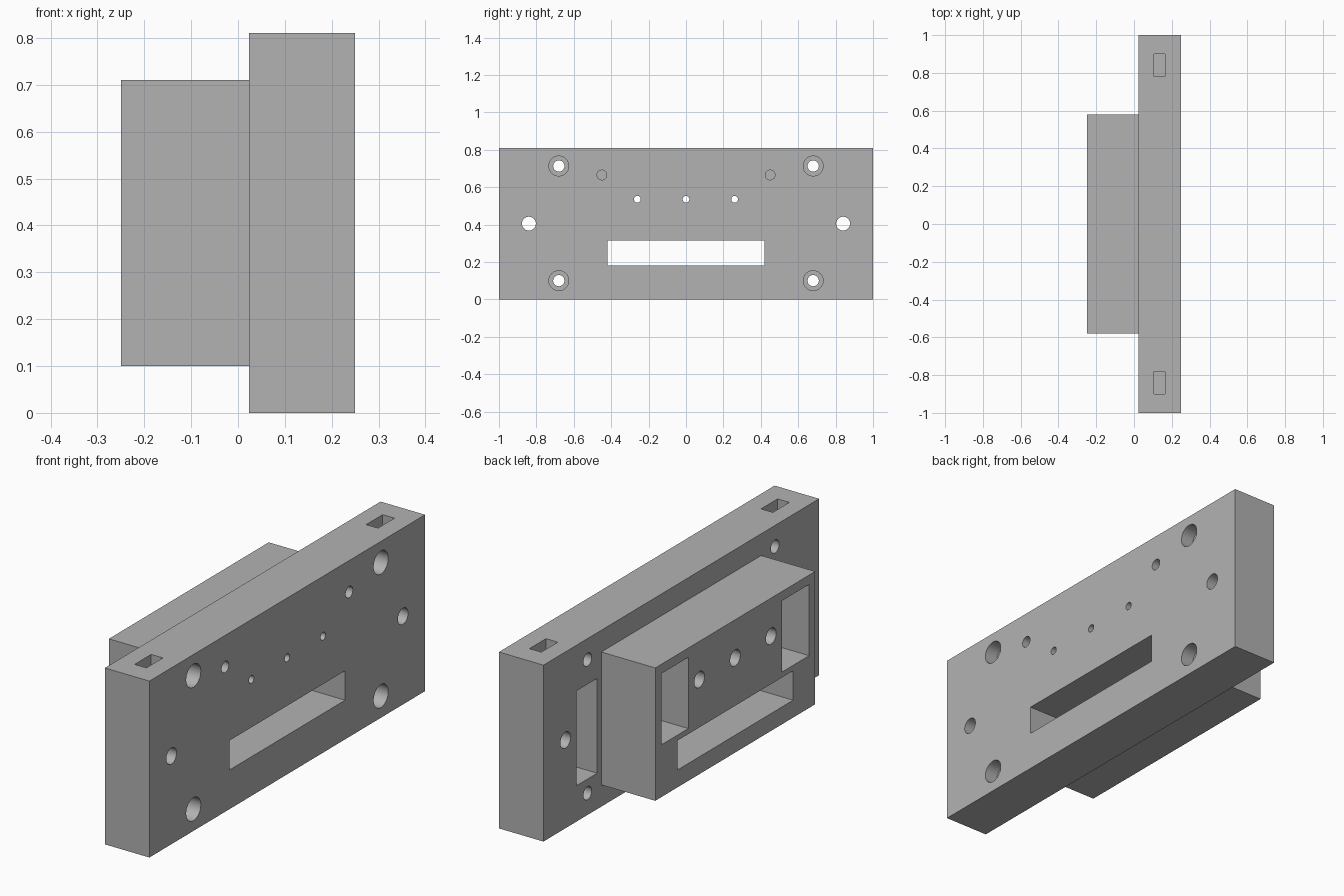
import bpy
import math

if "Cube" in bpy.data.objects:
    bpy.data.objects.remove(bpy.data.objects["Cube"], do_unlink=True)

grey = bpy.data.materials.new("plain_grey")
grey.use_nodes = True
grey.diffuse_color = (0.448, 0.448, 0.448, 1)
grey.node_tree.nodes["Principled BSDF"].inputs["Base Color"].default_value = grey.diffuse_color

BACK, JOINT, FACE = -0.25, 0.024, 0.25   # x of block back, shared plane, plate face
OVER = 0.02                              # cutter overshoot past a surface


def box(name, x, y, z):
    """Box spanning the given (low, high) ranges."""
    centre = [(a + b) / 2 for a, b in (x, y, z)]
    bpy.ops.mesh.primitive_cube_add(size=1, location=centre)
    ob = bpy.context.object
    ob.name = name
    ob.scale = [b - a for a, b in (x, y, z)]
    bpy.ops.object.transform_apply(location=True, rotation=False, scale=True)
    return ob


def rod(x, y, z, radius):
    """Cylinder along x."""
    bpy.ops.mesh.primitive_cylinder_add(
        vertices=48, radius=radius, depth=x[1] - x[0],
        location=((x[0] + x[1]) / 2, y, z), rotation=(0, math.pi / 2, 0))
    return bpy.context.object


def cut(part, cutter):
    """Subtract the cutter and discard it."""
    cutter.hide_render = True
    mod = part.modifiers.new("cut", "BOOLEAN")
    mod.operation = "DIFFERENCE"
    mod.solver = "EXACT"
    mod.object = cutter
    bpy.context.view_layer.objects.active = part
    bpy.ops.object.modifier_apply(modifier=mod.name)
    bpy.data.objects.remove(cutter, do_unlink=True)


def finish(part):
    part.data.materials.clear()
    part.data.materials.append(grey)
    bpy.ops.object.select_all(action="DESELECT")
    part.select_set(True)
    bpy.context.view_layer.objects.active = part
    bpy.ops.object.shade_smooth_by_angle(angle=math.radians(30))


plate = box("mounting_plate", (JOINT, FACE), (-1, 1), (0, 0.81))
block = box("rear_block", (BACK, JOINT), (-0.58, 0.58), (0.1, 0.71))
through_plate = (JOINT - OVER, FACE + OVER)
through_block = (BACK - OVER, JOINT + OVER)

# Long slot through both parts
for part, span in ((plate, through_plate), (block, through_block)):
    cut(part, box("slot_cutter", span, (-0.42, 0.42), (0.18, 0.315)))

# Paired features on both ends
for side in (-1, 1):
    def mirrored(a, b):
        return tuple(sorted((side * a, side * b)))

    # Counterbored corner screw holes
    for z in (0.1, 0.713):
        cut(plate, rod(through_plate, side * 0.68, z, 0.03))
        cut(plate, rod((FACE - 0.065, FACE + OVER), side * 0.68, z, 0.053))
    # End bolt holes with nut slots from the top edge
    cut(plate, rod(through_plate, side * 0.84, 0.405, 0.037))
    cut(plate, box("nut_cutter", (0.105, 0.165), mirrored(0.78, 0.9), (0.345, 0.83)))
    # Tall pocket in the back of the plate
    cut(plate, box("pocket_cutter", (JOINT - OVER, JOINT + 0.16),
                   mirrored(0.61, 0.76), (0.165, 0.6)))
    # Blind indicator hole
    cut(plate, rod(through_plate, side * 0.45, 0.665, 0.026))
    # Pocket in the back of the block
    cut(block, box("pocket_cutter", (BACK - OVER, BACK + 0.2),
                   mirrored(0.34, 0.536), (0.34, 0.667)))

# Row of small holes, wider where they pass into the block
for y in (-0.26, 0, 0.26):
    cut(plate, rod(through_plate, y, 0.535, 0.018))
    cut(block, rod(through_block, y, 0.535, 0.018))
    cut(block, rod((BACK - OVER, BACK + 0.2), y, 0.535, 0.037))

finish(plate)
finish(block)
